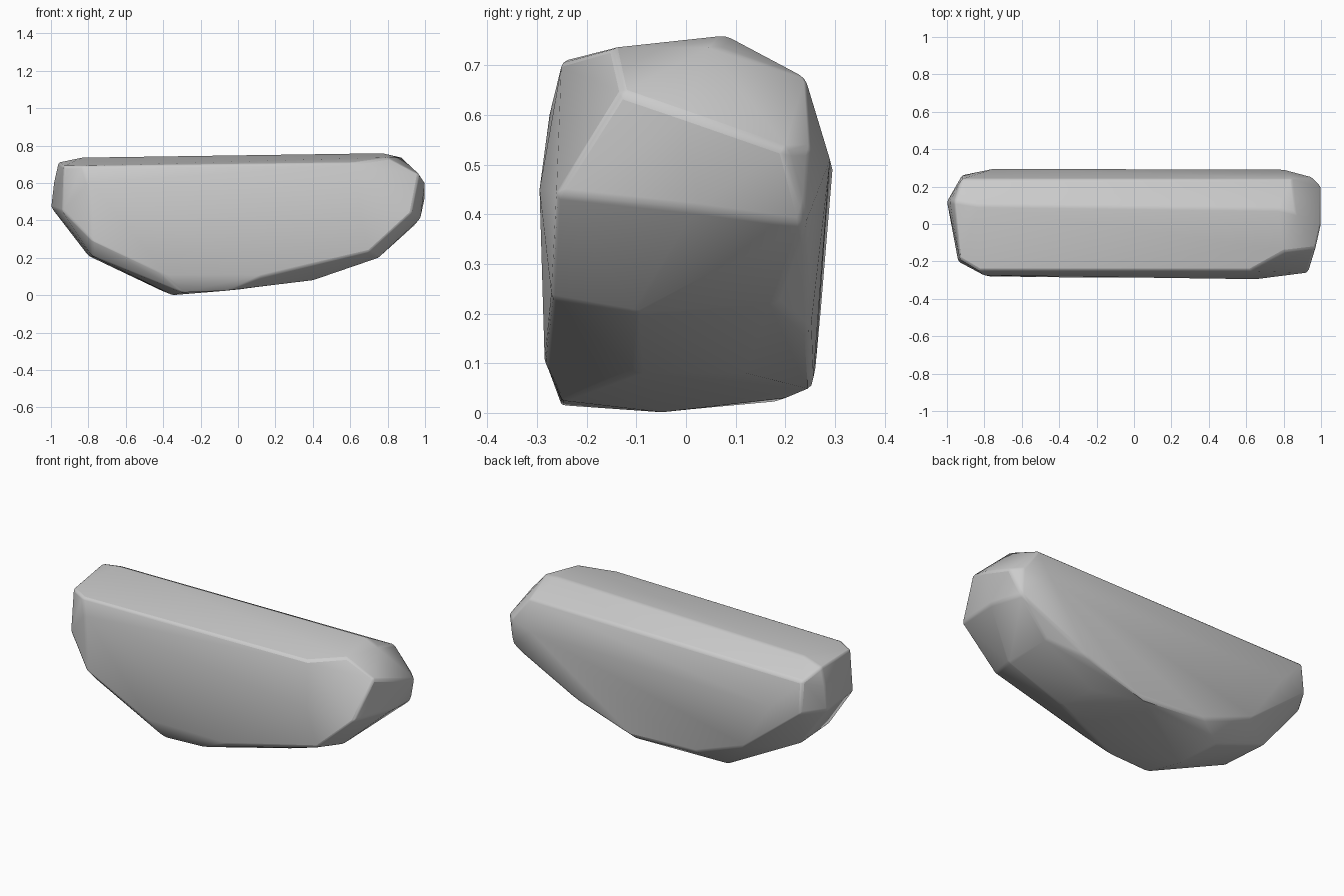
import bpy, bmesh

# Facet corners of the boulder, grouped by region
top = [(-0.96, 0.12, 0.71), (-0.83, 0.10, 0.737), (0.77, 0.08, 0.76), (0.86, 0.06, 0.74),
       (0.80, -0.15, 0.735), (0.62, -0.25, 0.708), (-0.83, -0.25, 0.69), (-0.93, -0.19, 0.69),
       (-0.92, 0.24, 0.66), (0.84, 0.24, 0.675)]
back = [(-0.75, 0.295, 0.49), (0.80, 0.29, 0.51), (-0.92, 0.26, 0.48), (0.95, 0.25, 0.53),
        (-0.55, 0.27, 0.19), (0.15, 0.255, 0.05), (0.50, 0.25, 0.16), (-0.25, 0.26, 0.08)]
front = [(-0.80, -0.275, 0.60), (-0.78, -0.28, 0.29), (0.65, -0.295, 0.45), (-0.40, -0.285, 0.11),
         (0.13, -0.285, 0.10), (0.70, -0.27, 0.23), (0.93, -0.26, 0.44)]
left_end = [(-1.0, 0.12, 0.47), (-0.985, 0.12, 0.60), (-0.94, -0.20, 0.45), (-0.80, 0.08, 0.21),
            (-0.78, -0.20, 0.21)]
right_end = [(0.97, -0.13, 0.645), (1.0, 0.20, 0.53), (1.0, 0.0, 0.60), (0.975, 0.02, 0.41),
             (0.95, 0.24, 0.38), (0.75, -0.10, 0.20), (0.74, 0.18, 0.22)]
base = [(-0.35, -0.05, 0.0), (-0.30, -0.25, 0.015), (-0.40, 0.18, 0.02), (-0.05, -0.25, 0.025),
        (0.40, -0.10, 0.08), (0.38, 0.12, 0.08), (0.0, 0.20, 0.03)]

# Wrap the corners in a closed hull
bm = bmesh.new()
for p in top + back + front + left_end + right_end + base:
    bm.verts.new(p)
hull = bmesh.ops.convex_hull(bm, input=bm.verts)
loose = [v for v in bm.verts if not v.link_faces]
bmesh.ops.delete(bm, geom=loose, context='VERTS')
bmesh.ops.dissolve_limit(bm, angle_limit=0.05, verts=bm.verts, edges=bm.edges)
bmesh.ops.recalc_face_normals(bm, faces=bm.faces)
mesh = bpy.data.meshes.new("boulder")
bm.to_mesh(mesh)
bm.free()

boulder = bpy.data.objects.new("boulder", mesh)
bpy.context.collection.objects.link(boulder)
bpy.context.view_layer.objects.active = boulder
boulder.select_set(True)

# Slightly worn edges and soft shading
bevel = boulder.modifiers.new("worn_edges", 'BEVEL')
bevel.width = 0.012
bevel.segments = 2
bevel.limit_method = 'ANGLE'
bevel.angle_limit = 0.4
bpy.ops.object.shade_smooth_by_angle(angle=0.7)
